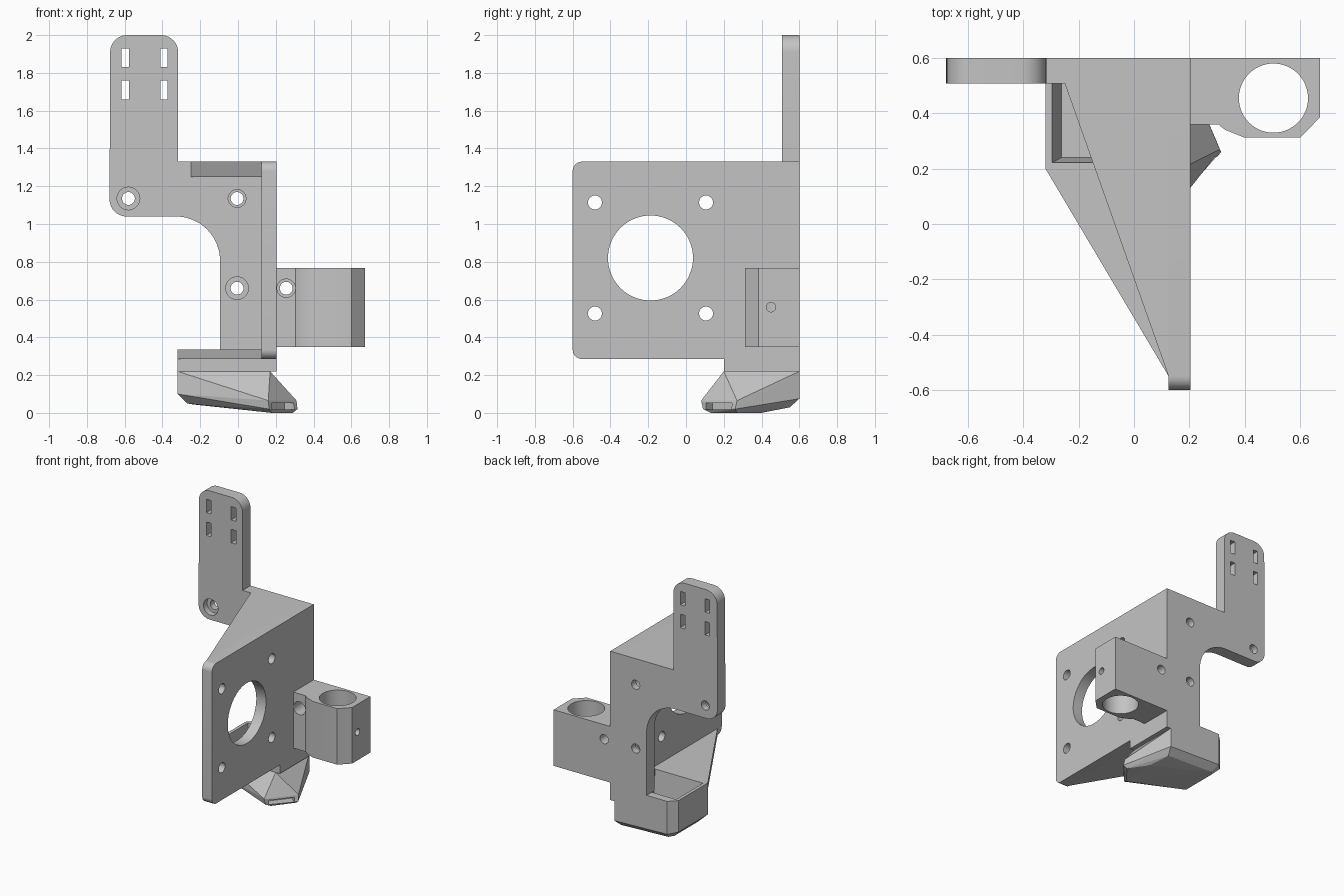
import bpy
import bmesh
from math import cos, sin, radians
from mathutils import Vector

default_cube = bpy.data.objects.get("Cube")
if default_cube:
    bpy.data.objects.remove(default_cube, do_unlink=True)

grey = bpy.data.materials.new("plain_grey")
grey.use_nodes = True
grey.diffuse_color = (0.55, 0.55, 0.55, 1)
grey.node_tree.nodes["Principled BSDF"].inputs["Base Color"].default_value = (0.55, 0.55, 0.55, 1)


def finish(name, bm):
    bmesh.ops.recalc_face_normals(bm, faces=bm.faces)
    mesh = bpy.data.meshes.new(name)
    bm.to_mesh(mesh)
    bm.free()
    mesh.materials.append(grey)
    obj = bpy.data.objects.new(name, mesh)
    bpy.context.collection.objects.link(obj)
    return obj


def prism(name, outline, axis, start, end):
    """Extrude a 2D outline along one axis."""
    place = {"x": lambda u, v, t: (t, u, v),
             "y": lambda u, v, t: (u, t, v),
             "z": lambda u, v, t: (u, v, t)}[axis]
    bm = bmesh.new()
    a = [bm.verts.new(place(u, v, start)) for u, v in outline]
    b = [bm.verts.new(place(u, v, end)) for u, v in outline]
    bm.faces.new(a)
    bm.faces.new(b)
    for i in range(len(a)):
        j = (i + 1) % len(a)
        bm.faces.new((a[i], a[j], b[j], b[i]))
    return finish(name, bm)


def hull(name, points):
    bm = bmesh.new()
    verts = [bm.verts.new(p) for p in points]
    result = bmesh.ops.convex_hull(bm, input=verts)
    loose = [v for v in bm.verts if not v.link_faces]
    bmesh.ops.delete(bm, geom=loose, context="VERTS")
    bmesh.ops.dissolve_limit(bm, angle_limit=radians(1), verts=bm.verts, edges=bm.edges)
    return finish(name, bm)


def arc(cu, cv, r, a0, a1, steps=10):
    angles = [radians(a0 + (a1 - a0) * i / steps) for i in range(steps + 1)]
    return [(cu + r * cos(a), cv + r * sin(a)) for a in angles]


def drill(axis, u, v, r, start, end, sides=40):
    return prism("cutter", arc(u, v, r, 0, 360, sides)[:-1], axis, start, end)


def rect(u0, u1, v0, v1):
    return [(u0, v0), (u1, v0), (u1, v1), (u0, v1)]


def cut(obj, cutters):
    """Subtract the cutters, bake the result and discard them."""
    for c in cutters:
        c.hide_render = True
        mod = obj.modifiers.new("cut", "BOOLEAN")
        mod.operation = "DIFFERENCE"
        mod.solver = "EXACT"
        mod.object = c
    graph = bpy.context.evaluated_depsgraph_get()
    baked = bpy.data.meshes.new_from_object(obj.evaluated_get(graph))
    obj.modifiers.clear()
    obj.data = baked
    for c in cutters:
        bpy.data.objects.remove(c, do_unlink=True)


# Back plate with the tall slotted arm
back_plate = prism(
    "back_plate",
    arc(-0.59, 1.13, 0.09, 180, 270)
    + arc(-0.33, 0.805, 0.235, 90, 0, 20)
    + [(-0.095, 0.335), (0.125, 0.335), (0.125, 1.33), (-0.317, 1.33)]
    + arc(-0.407, 1.91, 0.09, 0, 90) + arc(-0.587, 1.91, 0.09, 90, 180),
    "y", 0.507, 0.6)
plate_cutters = []
for x, z, bore in ((-0.58, 1.135, 0.06), (-0.005, 1.135, 0.047), (-0.005, 0.66, 0.06)):
    plate_cutters.append(drill("y", x, z, 0.034, 0.4, 0.7))
    plate_cutters.append(drill("y", x, z, bore, 0.4, 0.55))
for x in (-0.597, -0.392):
    for z in (1.88, 1.71):
        outline = rect(x - 0.019, x + 0.019, z - 0.05, z + 0.05)
        plate_cutters.append(prism("cutter", outline, "y", 0.4, 0.7))
cut(back_plate, plate_cutters)

# Side plate with the large round opening and four bolt holes
side_plate = prism(
    "side_plate",
    arc(-0.55, 0.335, 0.05, 180, 270) + [(0.6, 0.285), (0.6, 1.33)]
    + arc(-0.55, 1.28, 0.05, 90, 180),
    "x", 0.125, 0.205)
side_cutters = [drill("x", -0.188, 0.82, 0.225, 0, 0.4, 72)]
for y in (-0.482, 0.106):
    for z in (0.526, 1.114):
        side_cutters.append(drill("x", y, z, 0.037, 0, 0.4))
cut(side_plate, side_cutters)

# Triangular web along the top
top_web = prism("top_web", [(-0.25, 0.507), (0.125, -0.55), (0.125, 0.507)], "z", 1.25, 1.33)

# Rod clamp on the side
clamp = prism(
    "rod_clamp",
    [(0.205, 0.6), (0.672, 0.6), (0.672, 0.385), (0.6, 0.312), (0.4, 0.312),
     (0.33, 0.34), (0.305, 0.36), (0.205, 0.36)],
    "z", 0.35, 0.768)
cut(clamp, [drill("z", 0.504, 0.455, 0.125, 0, 1, 64),
            drill("x", 0.45, 0.56, 0.025, 0.55, 0.8),
            drill("y", 0.255, 0.66, 0.034, 0.2, 0.7),
            drill("y", 0.255, 0.66, 0.0485, 0.2, 0.51)])

# Air duct: lower web, straight collar and tapered nozzle
chamfered_back = [(-0.265, 0.6), (-0.32, 0.545)]
lower_web = prism("lower_web", [(-0.32, 0.2), (0.125, -0.55), (0.125, 0.6)] + chamfered_back,
                  "z", 0.285, 0.335)
collar = prism("duct_collar", [(-0.32, 0.2), (0.205, 0.2), (0.205, 0.6)] + chamfered_back,
               "z", 0.22, 0.285)
nozzle = hull("duct_nozzle", [
    (-0.32, 0.2, 0.22), (0.17, 0.2, 0.22), (0.17, 0.42, 0.22), (0.17, 0.6, 0.22),
    (-0.265, 0.6, 0.22), (-0.32, 0.545, 0.22),
    (-0.32, 0.2, 0.1), (-0.32, 0.545, 0.1), (-0.265, 0.6, 0.09), (0.17, 0.6, 0.075),
    (-0.27, 0.24, 0.05), (-0.27, 0.52, 0.05), (-0.24, 0.55, 0.045), (0.15, 0.55, 0.03),
    (0.2, 0.4, 0.0),
    (0.16, 0.08, 0.065), (0.31, 0.27, 0.065), (0.165, 0.09, 0.02), (0.315, 0.26, 0.02),
    (0.18, 0.13, 0.0), (0.29, 0.27, 0.0)])


def cavity():
    upper = [(x, y, 0.4) for x, y in rect(-0.305, 0.1, 0.217, 0.545)]
    lower = [(x, y, 0.09) for x, y in rect(-0.262, 0.1, 0.24, 0.52)]
    return hull("cutter", upper + lower)


# Slanted outlet slot in the nozzle tip
along, outward = Vector((0.62, 0.785, 0)), Vector((0.785, -0.62, 0))
tip = Vector((0.237, 0.175, 0))
slot = hull("cutter", [tip + along * a + outward * o + Vector((0, 0, z))
                       for a in (-0.09, 0.09) for o in (-0.06, 0.06) for z in (0.018, 0.052)])

cut(lower_web, [cavity()])
cut(collar, [cavity()])
cut(nozzle, [cavity(), slot])

# Smooth the round walls, keep the edges crisp
for part in (back_plate, side_plate, clamp):
    bpy.ops.object.select_all(action="DESELECT")
    part.select_set(True)
    bpy.context.view_layer.objects.active = part
    bpy.ops.object.shade_smooth_by_angle(angle=radians(30))
